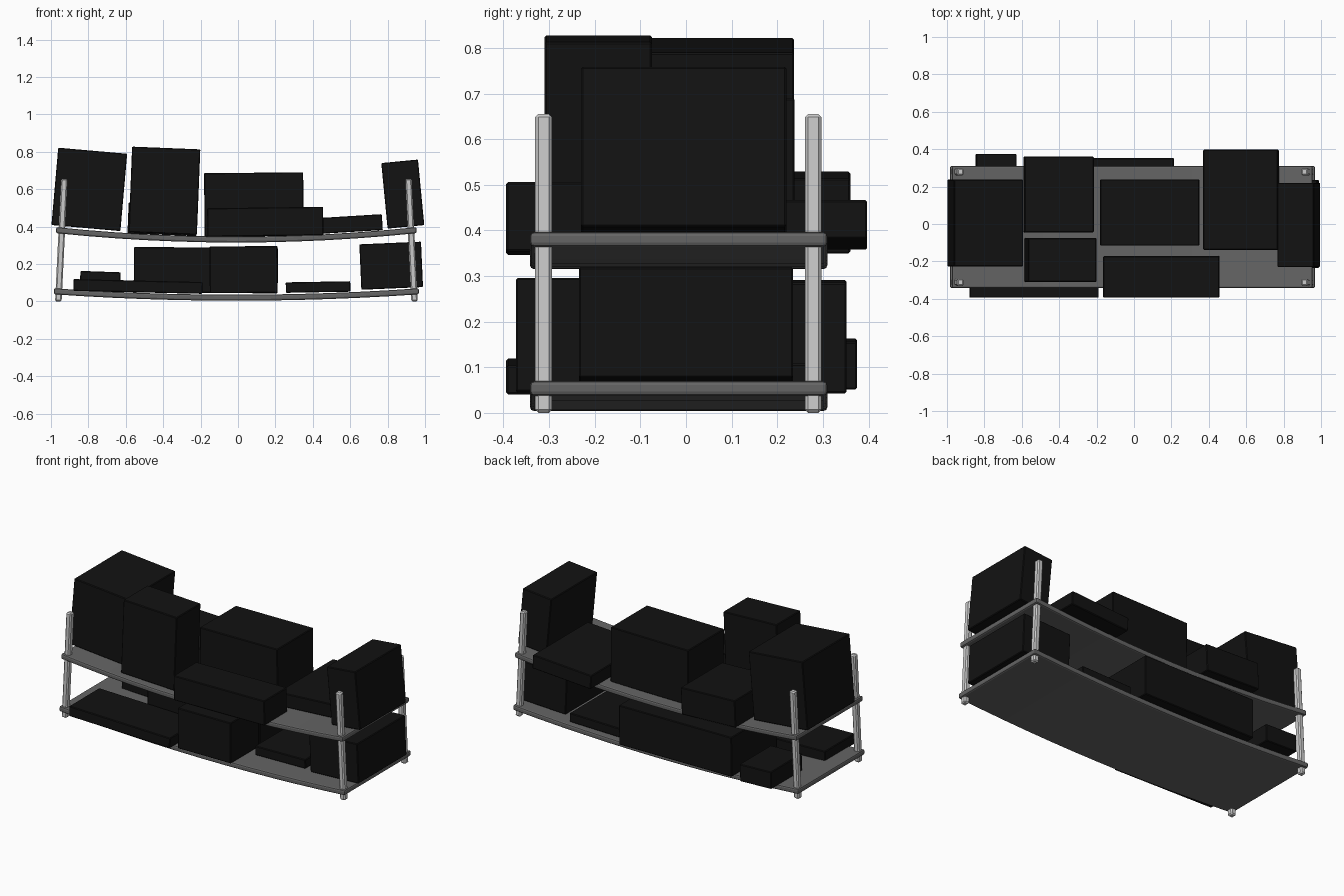
import bpy, bmesh
from math import radians, sin, cos
from mathutils import Matrix, Vector

if "Cube" in bpy.data.objects:
    bpy.data.objects.remove(bpy.data.objects["Cube"])


def material(name, value):
    m = bpy.data.materials.new(name)
    m.diffuse_color = (value, value, value, 1)
    m.use_nodes = True
    m.node_tree.nodes["Principled BSDF"].inputs["Base Color"].default_value = m.diffuse_color
    return m


BLACK = material("black_box", 0.006)
DARK = material("dark_shelf", 0.13)
XC = -0.0085  # centre line of the rack


def finish(bm, name, mat=None, bevel=0.004, segments=1):
    bmesh.ops.recalc_face_normals(bm, faces=bm.faces)
    mesh = bpy.data.meshes.new(name)
    bm.to_mesh(mesh)
    bm.free()
    ob = bpy.data.objects.new(name, mesh)
    bpy.context.collection.objects.link(ob)
    if mat:
        mesh.materials.append(mat)
    mod = ob.modifiers.new("soft_edges", 'BEVEL')
    mod.width, mod.segments = bevel, segments
    mod.limit_method, mod.angle_limit = 'ANGLE', radians(40)
    return ob


# Sagging shelves: a slab whose profile follows a parabola
def shelf(name, half, z_mid, sag, t=0.032, y0=-0.342, y1=0.31, n=12):
    bm = bmesh.new()
    top, bottom = [], []
    for i in range(n + 1):
        u = 2 * i / n - 1
        z = z_mid + sag * u * u
        top.append(bm.verts.new((XC + half * u, y0, z + t / 2)))
        bottom.append(bm.verts.new((XC + half * u, y0, z - t / 2)))
    face = bm.faces.new(top + bottom[::-1])
    ext = bmesh.ops.extrude_face_region(bm, geom=[face], use_keep_orig=True)
    verts = [e for e in ext["geom"] if isinstance(e, bmesh.types.BMVert)]
    bmesh.ops.translate(bm, verts=verts, vec=(0, y1 - y0, 0))
    finish(bm, name, DARK, 0.009, 2)


shelf("lower_shelf", 0.976, 0.02, 0.034)
shelf("upper_shelf", 0.964, 0.331, 0.05)

# Posts leaning slightly inwards
for side, sx in (("left", -1), ("right", 1)):
    for end, y in (("front", -0.312), ("back", 0.279)):
        bm = bmesh.new()
        bmesh.ops.create_cube(bm, size=1)
        for v in bm.verts:
            z = 0.655 * (v.co.z + 0.5)
            lean = 0.952 - 0.032 * (v.co.z + 0.5)
            v.co = Vector((XC + sx * lean + v.co.x * 0.035, y + v.co.y * 0.037, z))
        finish(bm, f"{end}_{side}_post", bevel=0.007)


# Boxes resting on the shelves, tilted to follow the sag
def box(name, cx, cz, w, h, tilt, y0, y1):
    bm = bmesh.new()
    bmesh.ops.create_cube(bm, size=1)
    m = (Matrix.Translation((cx, (y0 + y1) / 2, cz))
         @ Matrix.Rotation(radians(-tilt), 4, 'Y')
         @ Matrix.Diagonal((w, y1 - y0, h, 1)))
    bmesh.ops.transform(bm, matrix=m, verts=bm.verts)
    finish(bm, name, BLACK)


# Upper load
box("upper_left_box", -0.795, 0.599, 0.37, 0.415, -5, -0.227, 0.237)
box("upper_tall_front_box", -0.393, 0.592, 0.365, 0.457, -2.3, -0.31, -0.075)
box("upper_back_box", -0.403, 0.439, 0.37, 0.165, -2.3, -0.045, 0.36)
box("upper_middle_box", 0.085, 0.518, 0.53, 0.34, 0.5, -0.115, 0.238)
box("upper_front_box", 0.146, 0.426, 0.62, 0.152, 0.7, -0.394, -0.172)
box("upper_flat_box", 0.572, 0.412, 0.4, 0.085, 3.5, -0.138, 0.397)
box("upper_right_box", 0.881, 0.574, 0.197, 0.352, 5.5, -0.23, 0.22)

# Lower load
box("lower_flat_left_box", -0.535, 0.08, 0.69, 0.063, -1.3, -0.394, -0.1)
box("lower_long_back_box", -0.172, 0.167, 0.77, 0.243, -0.4, -0.09, 0.352)
box("lower_front_box", 0.03, 0.17, 0.363, 0.25, 0.3, -0.373, -0.1)
box("lower_small_back_box", -0.737, 0.107, 0.215, 0.105, -2, 0.07, 0.375)
box("lower_flat_right_box", 0.428, 0.077, 0.345, 0.056, 1, -0.2, 0.28)
box("lower_right_box", 0.819, 0.191, 0.33, 0.243, 2.5, -0.235, 0.235)
